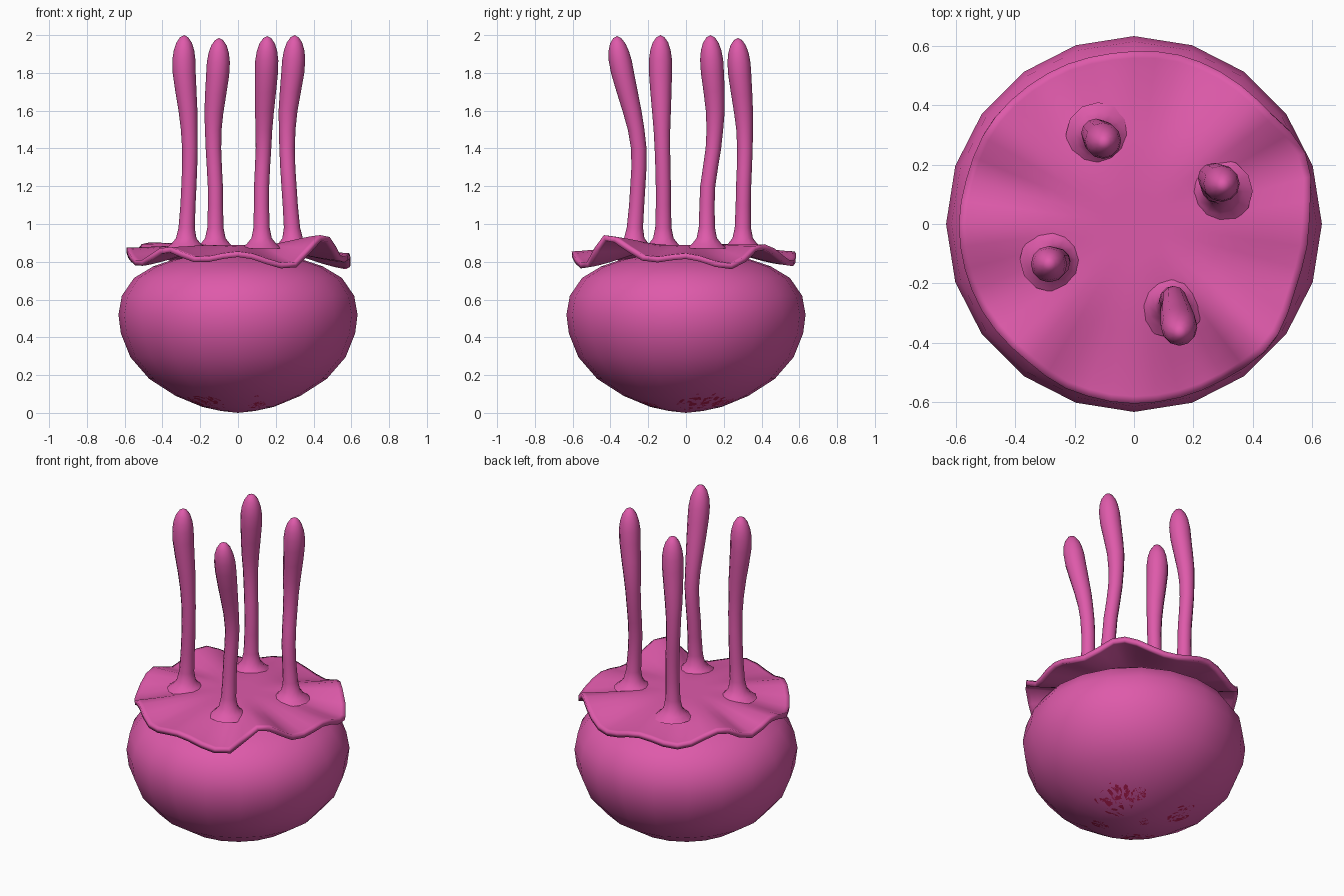
import bpy, bmesh, math
from mathutils import Vector
from mathutils.bvhtree import BVHTree

if "Cube" in bpy.data.objects:
    bpy.data.objects.remove(bpy.data.objects["Cube"])


def material(name, rgb):
    m = bpy.data.materials.new(name)
    m.diffuse_color = (*rgb, 1)
    m.use_nodes = True
    m.node_tree.nodes["Principled BSDF"].inputs["Base Color"].default_value = m.diffuse_color
    return m


PINK = material("pink", (0.73, 0.102, 0.402))
RED = material("dark red", (0.50, 0.014, 0.095))


def interp(table, t):
    """Cosine-eased lookup in rows of (t, value, ...)."""
    if t <= table[0][0]:
        return table[0][1:]
    for a, b in zip(table, table[1:]):
        if t <= b[0]:
            k = (t - a[0]) / (b[0] - a[0])
            k = (1 - math.cos(math.pi * k)) / 2
            return [p + (q - p) * k for p, q in zip(a[1:], b[1:])]
    return table[-1][1:]


def spline(zs, vals, z):
    """Catmull-Rom value along a path."""
    n = len(zs)
    i = max([j for j in range(n - 1) if zs[j] <= z] or [0])
    t = min(1, max(0, (z - zs[i]) / (zs[i + 1] - zs[i])))
    p0, p1, p2, p3 = (vals[min(n - 1, max(0, i + k))] for k in (-1, 0, 1, 2))
    return 0.5 * (2 * p1 + (p2 - p0) * t + (2 * p0 - 5 * p1 + 4 * p2 - p3) * t * t
                  + (3 * p1 - p0 - 3 * p2 + p3) * t ** 3)


def loft(start, rings, end):
    """Skin closed rings; start and end are pole points or None."""
    bm = bmesh.new()
    rows = [[bm.verts.new(p) for p in r] for r in rings]
    n = len(rows[0])
    for a, b in zip(rows, rows[1:]):
        for i in range(n):
            j = (i + 1) % n
            bm.faces.new((a[i], a[j], b[j], b[i]))
    for pole, row, flip in ((start, rows[0], True), (end, rows[-1], False)):
        if pole is not None:
            c = bm.verts.new(pole)
            for i in range(n):
                j = (i + 1) % n
                bm.faces.new((row[j], row[i], c) if flip else (row[i], row[j], c))
    return bm


def finish(name, bm, mat):
    me = bpy.data.meshes.new(name)
    bm.to_mesh(me)
    ob = bpy.data.objects.new(name, me)
    bpy.context.collection.objects.link(ob)
    me.materials.append(mat)
    for p in me.polygons:
        p.use_smooth = True
    return ob


def ring(x, y, r, z, n):
    return [(x + r * math.cos(2 * math.pi * i / n),
             y + r * math.sin(2 * math.pi * i / n), z) for i in range(n)]


# Rounded bulb body
profile = [(0.09, 0.01), (0.19, 0.032), (0.33, 0.09), (0.47, 0.18), (0.57, 0.295),
           (0.62, 0.42), (0.633, 0.52), (0.615, 0.62), (0.55, 0.715), (0.45, 0.775),
           (0.33, 0.815), (0.18, 0.84)]
bm = loft((0, 0, 0.0), [ring(0, 0, r, z, 20) for r, z in profile], (0, 0, 0.85))
tree = BVHTree.FromBMesh(bm)
finish("body", bm, PINK)

# Dark spots: thin plates following the underside (x, y, radius)
spots = [(0.21, 0.08, 0.13), (-0.20, 0.18, 0.08), (-0.16, -0.17, 0.11),
         (0.10, -0.18, 0.05), (-0.03, 0.05, 0.035), (0.10, -0.31, 0.015),
         (0.14, 0.21, 0.045)]
for x, y, r in spots:
    def drop(p):
        hit = tree.ray_cast(Vector((p[0], p[1], -1)), Vector((0, 0, 1)))
        return hit[0] + hit[1].normalized() * 0.004 * (1 if hit[1].z < 0 else -1)
    rings = [[drop(p) for p in ring(x, y, r * k / 6, 0, 28)] for k in range(6, 0, -1)]
    bm = loft(None, rings, drop((x, y)))
    for f in bm.faces:
        f.normal_update()
        if f.normal.z > 0:
            f.normal_flip()
    finish("underside_spot", bm, RED)

# Fluted skirt: rim table of angle, radius, height
rim = [(-180, 0.59, 0.87), (-153, 0.59, 0.80), (-130, 0.585, 0.875), (-110, 0.60, 0.82),
       (-90, 0.605, 0.85), (-63, 0.605, 0.785), (-43, 0.615, 0.94), (-18, 0.585, 0.82),
       (0, 0.59, 0.84), (22, 0.625, 0.785), (42, 0.59, 0.89), (72, 0.59, 0.80),
       (98, 0.58, 0.85), (120, 0.585, 0.81), (145, 0.59, 0.90), (165, 0.585, 0.82),
       (180, 0.59, 0.87)]
N = 48


def skirt_ring(f):
    out = []
    for i in range(N):
        a = -180 + 360 * i / N
        r, z = interp(rim, a)
        k = max(0, (f - 0.35) / 0.65)
        k = k * k * (3 - 2 * k) * 0.5 + k * 0.5
        a = math.radians(a)
        out.append((f * r * math.cos(a), f * r * math.sin(a), 0.89 + (z + 0.005 - 0.89) * k))
    return out


bm = loft(None, [skirt_ring(f) for f in (1, 0.96, 0.9, 0.8, 0.7, 0.6, 0.5, 0.35, 0.18)],
          (0, 0, 0.89))
skirt = finish("fluted_skirt", bm, PINK)
sol = skirt.modifiers.new("thickness", "SOLIDIFY")
sol.thickness = 0.03
sol.offset = -1

# Four swaying stalks with club tips
levels = [0.9, 1.2, 1.4, 1.6, 1.8, 2.0]
shape = [(0.87, 0.11), (0.895, 0.078), (0.925, 0.054), (0.98, 0.043), (1.1, 0.04),
         (1.2, 0.04), (1.3, 0.04), (1.4, 0.041), (1.5, 0.044), (1.6, 0.05), (1.7, 0.056),
         (1.8, 0.061), (1.87, 0.061), (1.92, 0.054), (1.96, 0.041), (1.988, 0.022)]
stalks = {
    "back_left_stalk": ([-.12, -.12, -.13, -.128, -.108, -.10],
                        [.30, .305, .312, .305, .285, .275], -0.015),
    "back_right_stalk": ([.29, .27, .26, .265, .29, .30],
                         [.11, .115, .145, .155, .14, .13], 0),
    "front_left_stalk": ([-.275, -.26, -.255, -.265, -.285, -.285],
                         [-.12, -.12, -.125, -.13, -.135, -.135], 0),
    "front_right_stalk": ([.125, .125, .135, .14, .15, .155],
                          [-.275, -.255, -.25, -.285, -.335, -.365], -0.005),
}
for name, (xs, ys, dz) in stalks.items():
    rings = [ring(spline(levels, xs, z), spline(levels, ys, z), r,
                  z + (dz if z > 1.5 else 0), 12) for z, r in shape]
    finish(name, loft(None, rings, (xs[-1], ys[-1], 2.0 + dz)), PINK)
